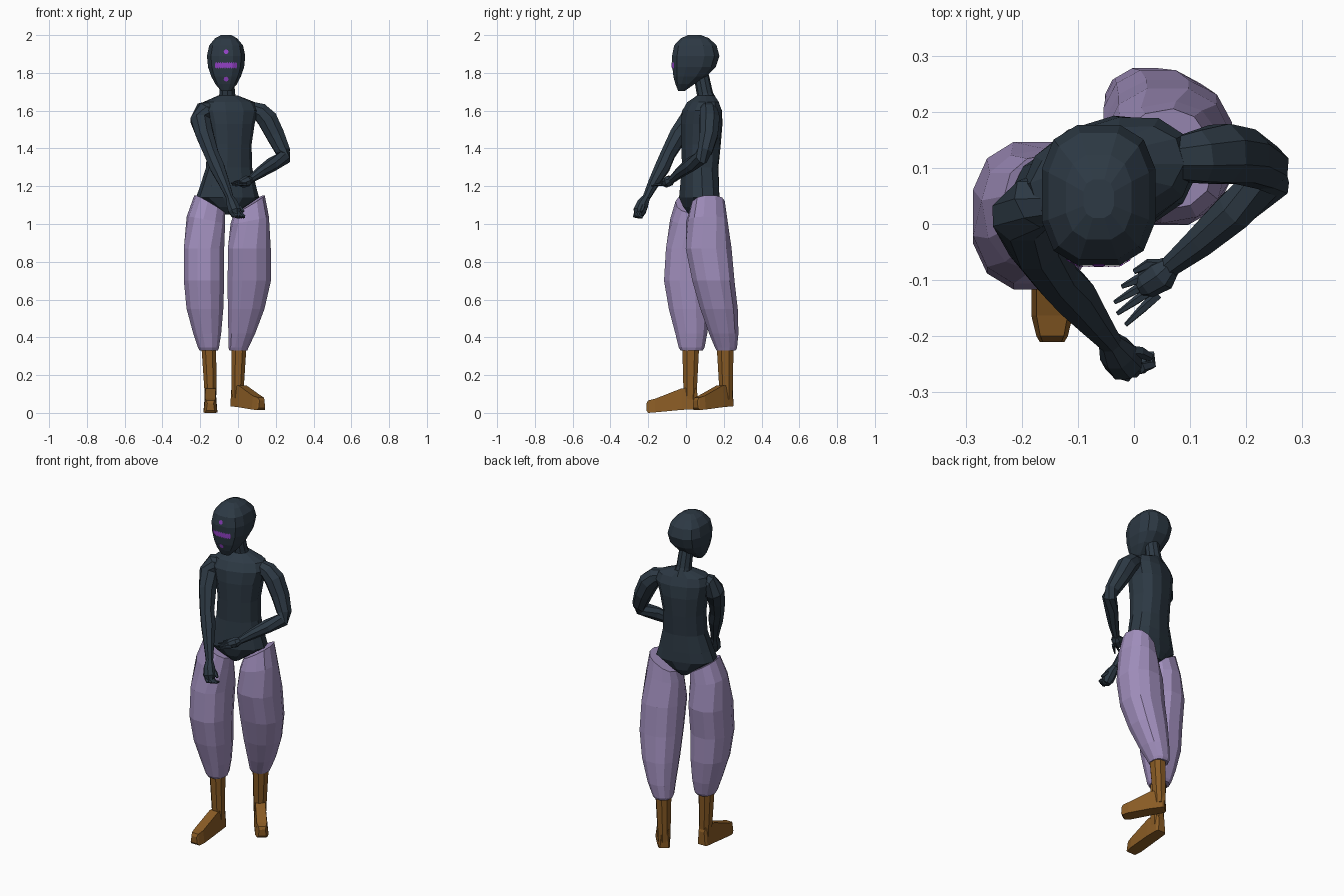
import bpy, bmesh, math
from mathutils import Vector
from mathutils.bvhtree import BVHTree

if "Cube" in bpy.data.objects:
    bpy.data.objects.remove(bpy.data.objects["Cube"])


def material(name, rgb):
    m = bpy.data.materials.new(name)
    m.diffuse_color = (*rgb, 1)
    m.use_nodes = True
    m.node_tree.nodes["Principled BSDF"].inputs["Base Color"].default_value = m.diffuse_color
    return m


SLATE = material("dark slate", (0.026, 0.041, 0.058))
LILAC = material("lilac cloth", (0.35, 0.27, 0.50))
BROWN = material("brown leather", (0.25, 0.105, 0.018))
VIOLET = material("bright violet", (0.30, 0.055, 0.58))


def finish(name, bm, mat):
    bmesh.ops.recalc_face_normals(bm, faces=bm.faces)
    me = bpy.data.meshes.new(name)
    bm.to_mesh(me)
    bm.free()
    me.materials.append(mat)
    ob = bpy.data.objects.new(name, me)
    bpy.context.collection.objects.link(ob)
    return ob


def skin(name, rings, mat):
    """Bridge rings of points into a closed faceted body."""
    bm = bmesh.new()
    rows = [[bm.verts.new(p) for p in ring] for ring in rings]
    n = len(rows[0])
    for a, b in zip(rows, rows[1:]):
        for i in range(n):
            j = (i + 1) % n
            bm.faces.new((a[i], a[j], b[j], b[i]))
    bm.faces.new(rows[0])
    bm.faces.new(rows[-1])
    return finish(name, bm, mat)


def oval(cx, cy, z, rx, ry, yaw=0, tilt=0, n=12, power=0.85):
    """Horizontal squared oval; tilt raises it along its own x axis."""
    pts, a = [], math.radians(yaw)
    for i in range(n):
        t = 2 * math.pi * (i + 0.5) / n
        c, s = math.cos(t), math.sin(t)
        u = rx * math.copysign(abs(c) ** power, c)
        v = ry * math.copysign(abs(s) ** power, s)
        pts.append(Vector((cx + u * math.cos(a) - v * math.sin(a),
                           cy + u * math.sin(a) + v * math.cos(a), z + tilt * u)))
    return pts


def tube(name, path, mat, n=8):
    """Tapered tube through (x, y, z, radius) points."""
    P = [Vector(p[:3]) for p in path]
    rings = []
    for i, p in enumerate(P):
        d = (P[min(i + 1, len(P) - 1)] - P[max(i - 1, 0)]).normalized()
        side = d.cross(Vector((0.3, 1, 0.2))).normalized()
        up = side.cross(d)
        r = path[i][3]
        rings.append([p + r * (math.cos(2 * math.pi * k / n) * side
                               + math.sin(2 * math.pi * k / n) * up) for k in range(n)])
    return skin(name, rings, mat)


# Head: z, half width, front y, back y
HX = -0.063
head_rows = [(1.705, .028, -.042, -.005), (1.74, .058, -.057, .045), (1.78, .08, -.069, .11),
             (1.83, .098, -.075, .16), (1.89, .104, -.077, .18), (1.945, .092, -.066, .165),
             (1.983, .06, -.03, .125), (2.0, .028, .01, .08)]
head = skin("head", [oval(HX, (f + b) / 2, z, w, (b - f) / 2, power=0.75)
                     for z, w, f, b in head_rows], SLATE)

# Neck
tube("neck", [(-.055, .11, 1.64, .055), (-.057, .10, 1.69, .043), (-.06, .08, 1.79, .04)], SLATE, 10)

# Torso, turned so the right side leads
torso_rows = [(-.055, .075, 1.05, .03, .06), (-.055, .073, 1.09, .09, .085), (-.055, .07, 1.14, .17, .098),
              (-.053, .072, 1.20, .15, .096), (-.047, .075, 1.30, .122, .092), (-.047, .08, 1.42, .118, .10),
              (-.047, .083, 1.53, .135, .105), (-.045, .085, 1.60, .155, .098), (-.048, .09, 1.645, .14, .075),
              (-.053, .105, 1.68, .052, .045)]
skin("torso", [oval(*r, yaw=17) for r in torso_rows], SLATE)

# Arms
tube("right_arm", [(-.14, .05, 1.615, .04), (-.175, .04, 1.605, .05), (-.2, .015, 1.55, .056),
                   (-.175, -.04, 1.47, .05), (-.14, -.095, 1.37, .041), (-.11, -.125, 1.30, .042),
                   (-.075, -.17, 1.22, .031), (-.043, -.21, 1.14, .021)], SLATE)
tube("left_arm", [(.07, .115, 1.61, .04), (.115, .12, 1.595, .05), (.155, .125, 1.555, .057),
                  (.198, .12, 1.47, .052), (.238, .1, 1.385, .042), (.243, .08, 1.35, .04),
                  (.18, .025, 1.315, .038), (.12, -.03, 1.275, .03), (.065, -.075, 1.235, .02)], SLATE)

# Right hand: closed fist with curled fingers
tube("right_palm", [(-.043, -.21, 1.14, .021), (-.03, -.23, 1.105, .033),
                    (-.018, -.245, 1.07, .036), (-.01, -.25, 1.04, .022)], SLATE)
for i in range(4):
    k = i * 0.014
    tube(f"right_finger_{i + 1}", [(-.03 + k, -.265 + k * .2, 1.06, .01), (-.012 + k, -.272 + k * .5, 1.042, .01),
                                   (.0 + k * .7, -.25 + k * .5, 1.036, .008)], SLATE, 5)
tube("right_thumb", [(-.02, -.225, 1.11, .012), (.01, -.228, 1.085, .011), (.03, -.238, 1.065, .007)], SLATE, 5)

# Left hand: open, fingers reaching across
tube("left_palm", [(.065, -.075, 1.235, .02), (.05, -.09, 1.228, .03), (.022, -.107, 1.217, .026),
                   (.01, -.113, 1.214, .018)], SLATE)
tips = [(-.022, -.112, 1.222), (-.035, -.14, 1.215), (-.03, -.16, 1.208), (-.015, -.18, 1.202)]
for i, tip in enumerate(tips):
    base = Vector((.022 + i * .007, -.092 - i * .011, 1.222 - i * .004))
    mid = base.lerp(Vector(tip), 0.5) + Vector((0, 0, .004))
    tube(f"left_finger_{i + 1}", [(*base, .01), (*mid, .008), (*tip, .004)], SLATE, 5)
tube("left_thumb", [(.055, -.075, 1.235, .012), (.025, -.072, 1.232, .01), (.0, -.085, 1.226, .005)], SLATE, 5)

# Baggy trouser legs
right_rows = [(-.15, .035, 1.105, .08, .09, 10, -.6), (-.17, .025, 1.02, .10, .108, 10, -.2),
              (-.18, .02, .87, .11, .13), (-.18, .005, .70, .11, .125), (-.175, .018, .55, .1, .112),
              (-.163, .028, .42, .076, .087), (-.156, .03, .345, .057, .07), (-.155, .03, .33, .05, .06)]
left_rows = [(.06, .115, 1.105, .08, .09, 10, .6), (.062, .11, 1.02, .10, .108, 10, .2),
             (.06, .12, .87, .117, .125), (.06, .145, .70, .118, .115), (.043, .175, .55, .1, .102),
             (.02, .2, .42, .073, .08), (.002, .212, .345, .055, .06), (.002, .212, .33, .048, .052)]
skin("right_trouser_leg", [oval(*r) for r in right_rows], LILAC)
skin("left_trouser_leg", [oval(*r) for r in left_rows], LILAC)


# Boots: faceted shaft plus a box-section foot
def boot(side, top, ankle, heel, direction, scale, lift):
    skin(side + "_boot_shaft", [oval(*top, .36, .042, .048, n=8), oval(*ankle, .12, .034, .038, n=8),
                                oval(*ankle, .07, .032, .036, n=8)], BROWN)
    d = Vector((*direction, 0)).normalized()
    s = Vector((-d.y, d.x, 0))
    rings = []
    for dist, w, lo, hi in [(0, .024, .022, .10), (.012, .032, .02, .132), (.085, .036, .016, .13),
                            (.225, .037, .003, .075), (.262, .028, .0, .066), (.272, .022, .012, .05)]:
        c = Vector((*heel, lift)) + d * dist * scale
        rings.append([c + s * w + Vector((0, 0, lo)), c - s * w + Vector((0, 0, lo)),
                      c - s * w * .75 + Vector((0, 0, hi)), c + s * w * .75 + Vector((0, 0, hi))])
    skin(side + "_boot_foot", rings, BROWN)


boot("right", (-.155, .025), (-.146, .022), (-.146, .062), (0, -1), 1.0, 0)
boot("left", (.006, .207), (-.002, .212), (-.022, .237), (.62, -.78), .88, .015)

# Face markings, laid on the head surface as thin plates
dg = bpy.context.evaluated_depsgraph_get()
surface = BVHTree.FromObject(head, dg)


def on_face(x, z):
    hit = surface.ray_cast(Vector((x, -1, z)), Vector((0, 1, 0)))[0]
    return hit + Vector((0, -.004, 0))


def dot(name, z, r):
    bm = bmesh.new()
    rim = [bm.verts.new(on_face(HX + r * math.cos(i * math.pi / 4), z + r * math.sin(i * math.pi / 4)))
           for i in range(8)]
    mid = bm.verts.new(on_face(HX, z))
    for i in range(8):
        bm.faces.new((mid, rim[i], rim[(i + 1) % 8]))
    finish(name, bm, VIOLET)


dot("forehead_dot", 1.912, .013)
dot("chin_dot", 1.767, .013)

bm = bmesh.new()
cols = []
for i in range(21):
    x = HX - .058 + .116 * i / 20
    h = .018 if i % 2 else .010
    cols.append([bm.verts.new(on_face(x, 1.84 + k * h)) for k in (-1, 0, 1)])
for a, b in zip(cols, cols[1:]):
    for k in range(2):
        bm.faces.new((a[k], b[k], b[k + 1], a[k + 1]))
finish("jagged_face_band", bm, VIOLET)
